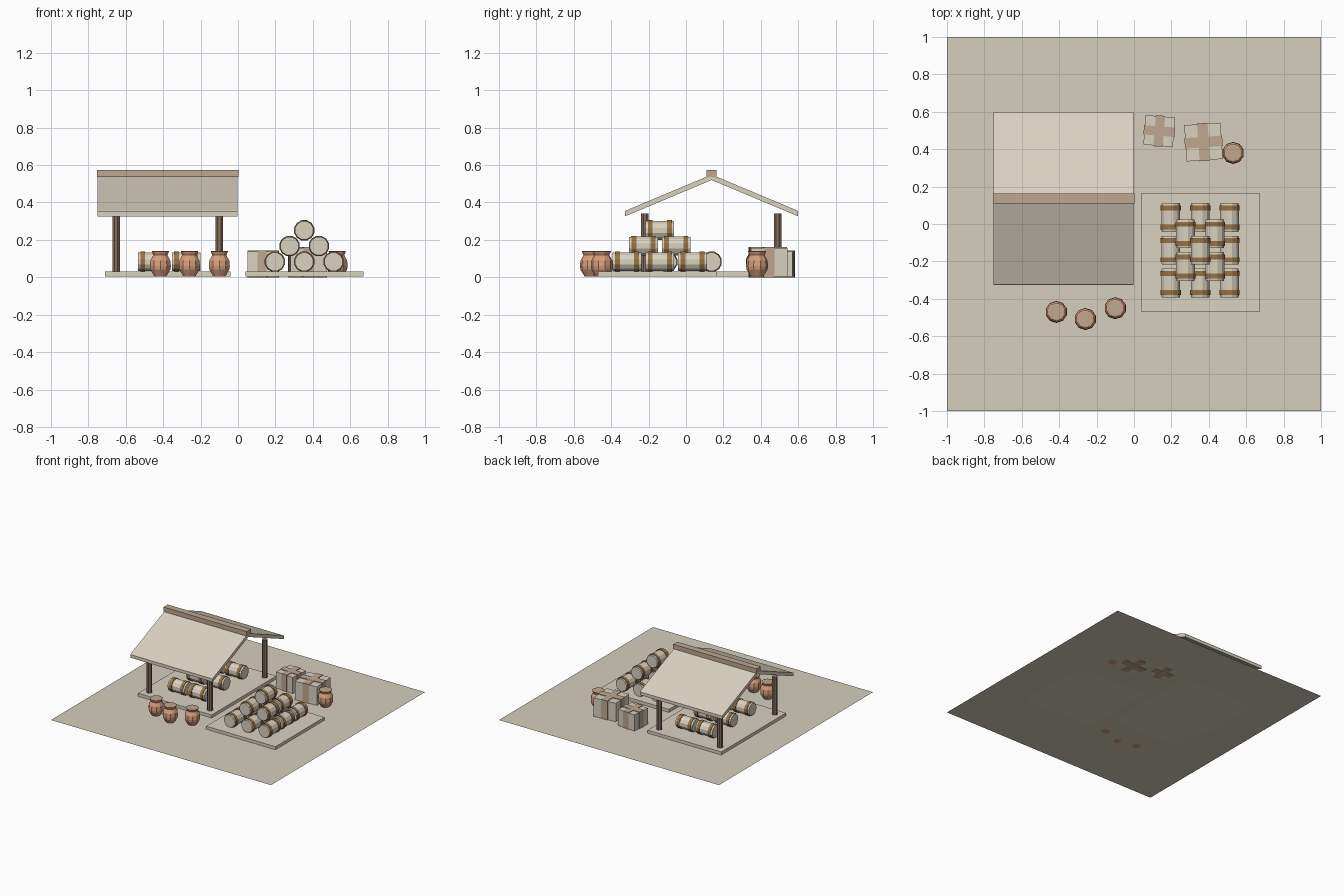
import bpy, bmesh, math
from mathutils import Matrix, Vector

if "Cube" in bpy.data.objects:
    bpy.data.objects.remove(bpy.data.objects["Cube"], do_unlink=True)


def material(name, rgb):
    m = bpy.data.materials.new(name)
    m.use_nodes = True
    m.diffuse_color = (*rgb, 1)
    m.node_tree.nodes["Principled BSDF"].inputs["Base Color"].default_value = (*rgb, 1)
    return m


CREAM = material("cream", (0.70, 0.645, 0.53))
SAND = material("sand", (0.67, 0.62, 0.51))
TAN = material("tan", (0.52, 0.39, 0.28))
WOOD = material("dark wood", (0.24, 0.16, 0.115))
CLAY = material("terracotta", (0.68, 0.34, 0.20))
HOOP = material("ochre hoop", (0.31, 0.17, 0.055))

GROUND = 0.005
DECK = 0.03


def finish(name, bm, mats, matrix=Matrix()):
    bmesh.ops.recalc_face_normals(bm, faces=bm.faces)
    mesh = bpy.data.meshes.new(name)
    bm.to_mesh(mesh)
    bm.free()
    for m in mats:
        mesh.materials.append(m)
    obj = bpy.data.objects.new(name, mesh)
    obj.matrix_world = matrix
    bpy.context.collection.objects.link(obj)
    return obj


def box(name, x, y, z, mat, turn=0):
    """Box from (low, high) ranges, turned about its own upright axis."""
    bm = bmesh.new()
    size = [r[1] - r[0] for r in (x, y, z)]
    mid = Vector([(r[0] + r[1]) / 2 for r in (x, y, z)])
    bmesh.ops.create_cube(bm, size=1, matrix=Matrix.Diagonal((*size, 1)))
    return finish(name, bm, [mat], Matrix.Translation(mid) @ Matrix.Rotation(turn, 4, "Z"))


def lathe(name, profile, sides, mats, matrix):
    """Closed turned shape; each profile row is radius, height, material of the band above."""
    bm = bmesh.new()
    rings = []
    for r, h, _ in profile:
        ring = []
        for i in range(sides):
            a = math.tau * (i + 0.5) / sides
            ring.append(bm.verts.new((r * math.cos(a), r * math.sin(a), h)))
        rings.append(ring)
    for low, high, row in zip(rings, rings[1:], profile):
        for i in range(sides):
            j = (i + 1) % sides
            bm.faces.new((low[i], low[j], high[j], high[i])).material_index = row[2]
    bm.faces.new(rings[0])
    bm.faces.new(rings[-1]).material_index = profile[-1][2]
    return finish(name, bm, mats, matrix)


# Ground sheet
bm = bmesh.new()
bmesh.ops.create_grid(bm, x_segments=1, y_segments=1, size=1)
finish("ground", bm, [SAND], Matrix.Translation((0, 0, GROUND)))

# Two low decks
box("shelter_deck", (-0.71, -0.04), (-0.285, 0.555), (GROUND, DECK), CREAM)
box("stack_deck", (0.04, 0.67), (-0.47, 0.165), (GROUND, DECK), CREAM)

# Shelter posts
for x in (-0.652, -0.1):
    for y in (-0.22, 0.49):
        lathe("shelter_post", [(0.022, DECK, 0), (0.022, 0.34, 0)], 8, [WOOD],
              Matrix.Translation((x, y, 0)))

# Sloping roof panels, one on each side of the ridge
RIDGE_Y = 0.137
for side in (-1, 1):
    bm = bmesh.new()
    section = [(0, 0.52), (0, 0.549), (0.458, 0.357), (0.463, 0.352), (0.463, 0.326)]
    ends = [[bm.verts.new((x, RIDGE_Y + side * d, z)) for d, z in section]
            for x in (-0.75, -0.002)]
    for end in ends:
        bm.faces.new(end)
    for i in range(len(section)):
        j = (i + 1) % len(section)
        bm.faces.new((ends[0][i], ends[0][j], ends[1][j], ends[1][i]))
    finish("roof_panel", bm, [CREAM])
box("roof_ridge", (-0.755, 0.002), (0.11, 0.164), (0.537, 0.575), TAN)

# Barrels: staves with two raised hoops
BODY, HOOP_R, HALF = 0.052, 0.056, 0.077
barrel = [(0.05, -HALF, 0), (BODY, -0.064, 1), (HOOP_R, -0.064, 1), (HOOP_R, -0.038, 1),
          (BODY, -0.038, 0), (BODY, 0.038, 1), (HOOP_R, 0.038, 1), (HOOP_R, 0.064, 1),
          (BODY, 0.064, 0), (0.05, HALF, 0)]


def add_barrel(x, y, z, axis):
    turn = Matrix.Rotation(math.pi / 2, 4, axis)
    lathe("barrel", barrel, 12, [CREAM, HOOP], Matrix.Translation((x, y, z)) @ turn)


# Stepped pyramid of barrels lying front to back
for layer in range(3):
    count = 3 - layer
    for i in range(count):
        for j in range(count):
            add_barrel(0.354 + (i - (count - 1) / 2) * 0.157,
                       -0.14 + (j - (count - 1) / 2) * 0.175,
                       0.083 + layer * 0.084, "X")

# Three rows of barrels lying sideways under the shelter
for y in (-0.1, 0.137, 0.374):
    for x in (-0.458, -0.277):
        add_barrel(x, y, 0.083, "Y")

# Clay jars with flat lids
jar = [(0.034, 0, 0), (0.056, 0.036, 0), (0.059, 0.055, 0), (0.056, 0.085, 0),
       (0.04, 0.113, 0), (0.049, 0.134, 0), (0.041, 0.136, 1)]
for x, y in ((-0.415, -0.47), (-0.26, -0.508), (-0.1, -0.45), (0.53, 0.38)):
    lathe("clay_jar", jar, 10, [CLAY, TAN], Matrix.Translation((x, y, GROUND)))

# Bales bound by two crossing straps
for x, y, half, top, strap, turn in ((0.135, 0.497, 0.079, 0.138, 0.025, -0.08),
                                     (0.372, 0.438, 0.097, 0.157, 0.028, 0.07)):
    def span(c, h):
        return (c - h, c + h)
    wide = half + 0.004
    box("bale", span(x, half), span(y, half), (GROUND, top), CREAM, turn)
    box("bale_strap", span(x, wide), span(y, strap), (0, top + 0.005), TAN, turn)
    box("bale_strap", span(x, strap), span(y, wide), (0, top + 0.0045), TAN, turn)
